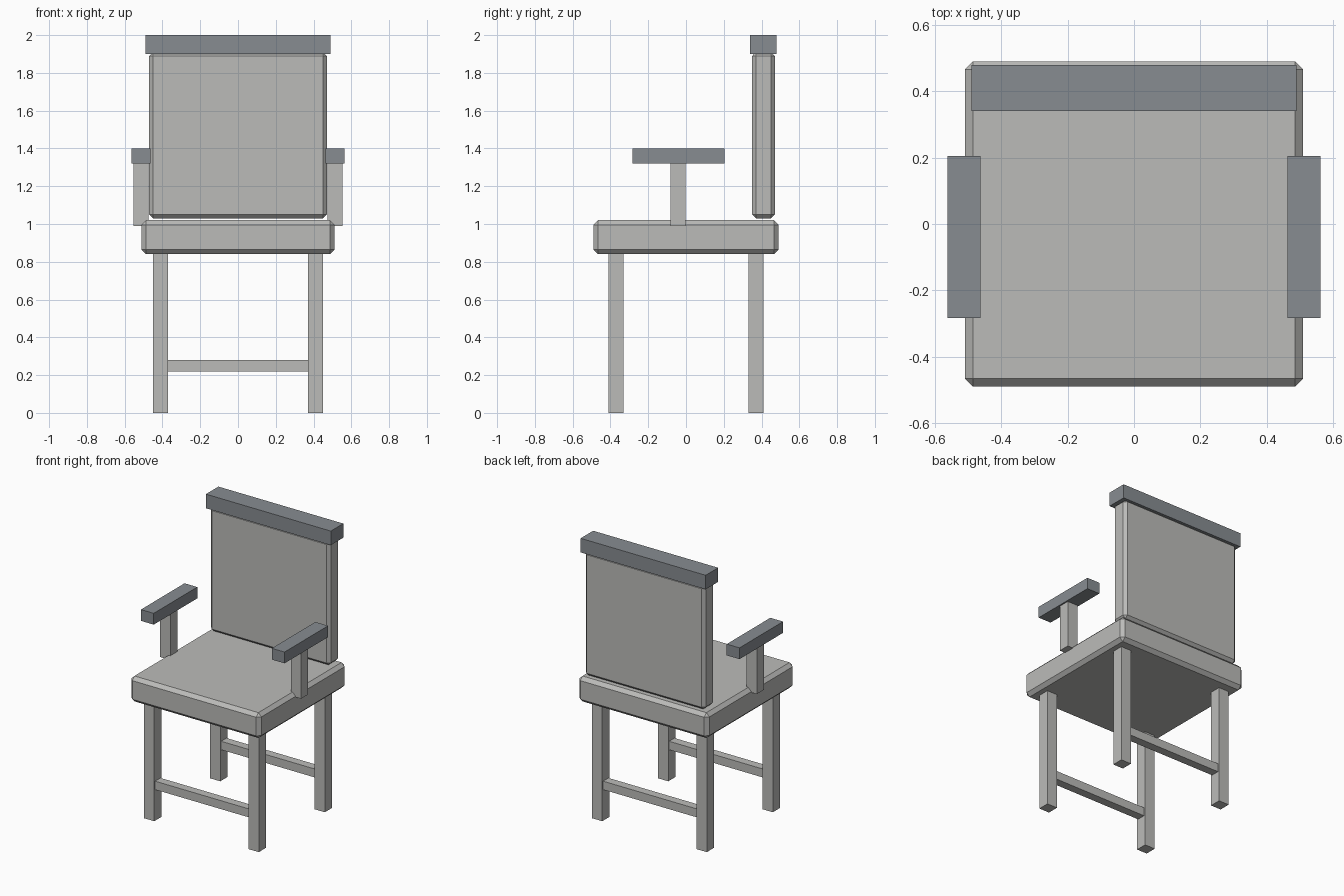
import bpy
import bmesh
from mathutils import Vector

cube = bpy.data.objects.get("Cube")
if cube:
    bpy.data.objects.remove(cube, do_unlink=True)


def material(name, rgb):
    mat = bpy.data.materials.new(name)
    mat.use_nodes = True
    color = (*rgb, 1.0)
    mat.diffuse_color = color
    mat.node_tree.nodes["Principled BSDF"].inputs["Base Color"].default_value = color
    return mat


PALE = material("pale grey", (0.50, 0.50, 0.485))
DARK = material("slate grey", (0.245, 0.265, 0.285))


def box(name, low, high, mat, chamfer=0.0):
    """Box between two corners, with optional flat chamfered edges."""
    low, high = Vector(low), Vector(high)
    size, center = high - low, (high + low) / 2
    bm = bmesh.new()
    bmesh.ops.create_cube(bm, size=1)
    for v in bm.verts:
        v.co = Vector(a * b for a, b in zip(v.co, size))
    if chamfer:
        bmesh.ops.bevel(bm, geom=bm.edges[:], offset=chamfer, segments=1,
                        affect='EDGES')
    mesh = bpy.data.meshes.new(name)
    bm.to_mesh(mesh)
    bm.free()
    mesh.materials.append(mat)
    obj = bpy.data.objects.new(name, mesh)
    obj.location = center
    bpy.context.collection.objects.link(obj)
    return obj


# Seat, backrest and top rail
box("seat", (-0.51, -0.49, 0.84), (0.51, 0.49, 1.02), PALE, 0.024)
box("backrest", (-0.47, 0.35, 1.03), (0.47, 0.47, 1.91), PALE, 0.02)
box("top_rail", (-0.49, 0.34, 1.90), (0.49, 0.48, 2.0), DARK)

# Legs and the stretcher joining each pair
for end, y in (("front", -0.37), ("back", 0.37)):
    for side, x in (("left", 0.41), ("right", -0.41)):
        box(f"{end}_{side}_leg", (x - 0.04, y - 0.04, 0),
            (x + 0.04, y + 0.04, 0.845), PALE)
    box(f"{end}_stretcher", (-0.37, y - 0.03, 0.22), (0.37, y + 0.03, 0.28), PALE)

# Armrests on their posts
for side, x in (("left", 0.513), ("right", -0.513)):
    box(f"{side}_arm_post", (x - 0.04, -0.083, 0.99), (x + 0.04, -0.003, 1.325), PALE)
    box(f"{side}_armrest", (x - 0.05, -0.283, 1.32), (x + 0.05, 0.205, 1.40), DARK)
